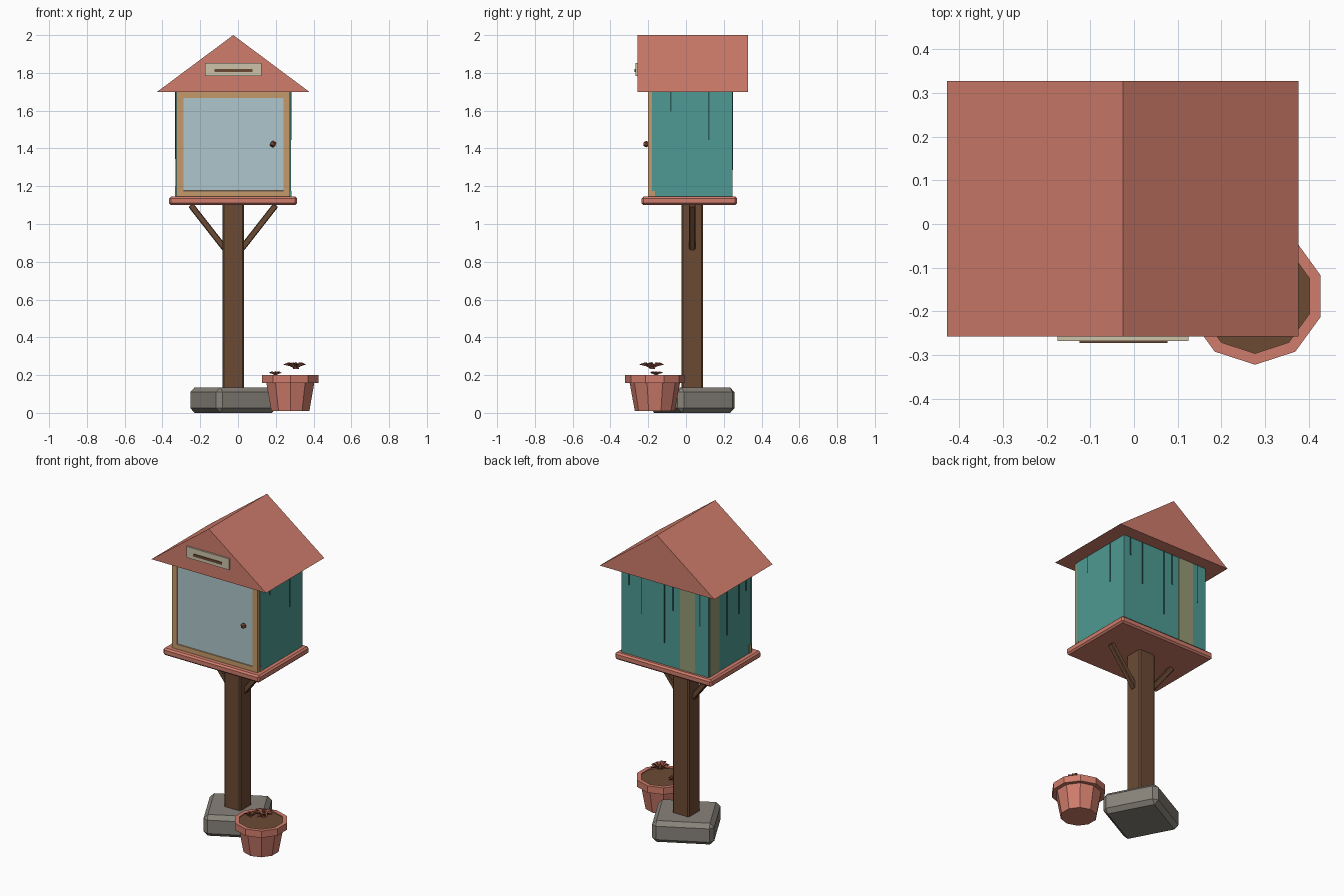
import bpy, bmesh, math
from mathutils import Matrix, Vector

if "Cube" in bpy.data.objects:
    bpy.data.objects.remove(bpy.data.objects["Cube"])


def mat(name, r, g, b):
    m = bpy.data.materials.new(name)
    lin = lambda c: (c / 255 / 12.92) if c < 11 else ((c / 255 + 0.055) / 1.055) ** 2.4
    m.diffuse_color = (lin(r), lin(g), lin(b), 1)
    m.use_nodes = True
    m.node_tree.nodes["Principled BSDF"].inputs["Base Color"].default_value = m.diffuse_color
    return m


TERRA = mat("terracotta", 208, 125, 108)
TEAL = mat("teal paint", 78, 154, 147)
TAN = mat("light wood", 197, 154, 106)
GLASS = mat("pale glass", 173, 198, 204)
BROWN = mat("dark wood", 107, 74, 52)
STONE = mat("grey stone", 136, 131, 122)
CREAM = mat("cream", 205, 196, 170)
WORN = mat("worn paint", 150, 154, 118)
DRIP = mat("dark teal", 45, 92, 90)
COPPER = mat("copper brown", 150, 85, 66)


def finish(name, bm, *mats):
    bmesh.ops.recalc_face_normals(bm, faces=bm.faces)
    me = bpy.data.meshes.new(name)
    bm.to_mesh(me)
    bm.free()
    for m in mats:
        me.materials.append(m)
    ob = bpy.data.objects.new(name, me)
    bpy.context.collection.objects.link(ob)
    return ob


def box_bm(lo, hi):
    bm = bmesh.new()
    bmesh.ops.create_cube(bm, size=1)
    lo, hi = Vector(lo), Vector(hi)
    for v in bm.verts:
        v.co = Vector([(a + b) / 2 + c * (b - a) for a, b, c in zip(lo, hi, v.co)])
    return bm


def box(name, lo, hi, m, bevel=0.0):
    bm = box_bm(lo, hi)
    if bevel:
        bmesh.ops.bevel(bm, geom=bm.edges[:], offset=bevel, segments=1, affect='EDGES')
    return finish(name, bm, m)


CX, CY = -0.025, 0.033   # post axis

# stone footing, turned on the ground
stone = box("stone_footing", (-0.18, -0.17, 0), (0.18, 0.17, 0.135), STONE, 0.025)
stone.location = (CX, CY, 0)
stone.rotation_euler.z = math.radians(28)

# post and braces
box("post", (CX - 0.058, CY - 0.058, 0.11), (CX + 0.058, CY + 0.058, 1.11), BROWN, 0.008)
for side, label in ((-1, "left"), (1, "right")):
    a = Vector((CX + side * 0.045, CY, 0.87))
    b = Vector((CX + side * 0.225, CY, 1.10))
    brace = box(label + "_brace", (-0.016, -0.016, 0), (0.016, 0.016, (b - a).length), BROWN, 0.004)
    brace.location = a
    brace.rotation_euler.y = math.atan2(b.x - a.x, b.z - a.z)

# floor board and cabinet
box("floor_board", (-0.365, -0.235, 1.10), (0.313, 0.27, 1.145), TERRA, 0.01)
X0, X1, Y0, Y1, Z0, Z1 = -0.33, 0.28, -0.18, 0.245, 1.14, 1.705
box("cabinet", (X0, Y0, Z0), (X1, Y1, Z1), TEAL)

# door: frame with a sunken glass face
bm = box_bm((-0.325, -0.20, Z0), (0.276, Y0 + 0.002, 1.702))
front = min(bm.faces, key=lambda f: f.calc_center_median().y)
bmesh.ops.inset_region(bm, faces=[front], thickness=0.05)
bmesh.ops.inset_region(bm, faces=[front], thickness=0.001, depth=-0.006)
front.material_index = 1
finish("door", bm, TAN, GLASS)

# door knob
bm = bmesh.new()
bmesh.ops.create_icosphere(bm, subdivisions=1, radius=0.018,
                           matrix=Matrix.Translation((0.185, -0.211, 1.423)))
finish("door_knob", bm, COPPER)


# painted wear on the walls: thin plates
def wall_plate(name, wall, a, b, z0, z1, m, t=0.003):
    if wall == "back":
        box(name, (a, Y1 - 0.002, z0), (b, Y1 + t, z1), m)
    elif wall == "left":
        box(name, (X0 - t, a, z0), (X0 + 0.002, b, z1), m)
    else:
        box(name, (X1 - 0.002, a, z0), (X1 + t, b, z1), m)


wall_plate("back_worn_strip", "back", -0.235, -0.13, Z0, Z1, WORN, 0.002)
wall_plate("left_worn_strip", "left", 0.14, 0.235, Z0, Z1, WORN, 0.002)
wall_plate("right_bare_chip", "right", -0.18, -0.163, 1.145, 1.175, TAN)
wall_plate("left_bare_chip", "left", -0.18, -0.163, 1.145, 1.20, TAN)
drips = (("right", -0.08, 0.11), ("right", 0.12, 0.26),
         ("left", 0.06, 0.36), ("left", -0.06, 0.27), ("left", -0.13, 0.15),
         ("back", 0.23, 0.12), ("back", 0.14, 0.28), ("back", -0.02, 0.42),
         ("back", -0.08, 0.20), ("back", -0.27, 0.25))
for i, (wall, u, length) in enumerate(drips):
    wall_plate(f"{wall}_drip_{i}", wall, u - 0.004, u + 0.004, Z1 - length, Z1, DRIP)

# gable roof: solid triangular prism
bm = bmesh.new()
tri = [bm.verts.new((x, -0.257, z)) for x, z in ((-0.428, 1.70), (0.377, 1.70), (CX, 2.0))]
face = bm.faces.new(tri)
ext = bmesh.ops.extrude_face_region(bm, geom=[face])
bmesh.ops.translate(bm, vec=(0, 0.584, 0),
                    verts=[g for g in ext["geom"] if isinstance(g, bmesh.types.BMVert)])
if not face.is_valid or len(bm.faces) < 5:
    bm.faces.new(tri)
finish("roof", bm, TERRA)

# gable plate with a dark slot
box("gable_plate", (-0.175, -0.268, 1.783), (0.125, -0.25, 1.853), CREAM)
box("gable_slot", (-0.125, -0.272, 1.804), (0.077, -0.262, 1.82), BROWN)

# ten-sided flower pot: lathe profile
PX, PY = 0.277, -0.165
profile = ((0.106, 0.01), (0.133, 0.157), (0.157, 0.157), (0.157, 0.2), (0.131, 0.2), (0.131, 0.195))
bm = bmesh.new()
rings = []
for r, z in profile:
    rings.append([bm.verts.new((PX + r * math.cos(math.radians(36 * k - 90)),
                                PY + r * math.sin(math.radians(36 * k - 90)), z)) for k in range(10)])
for lo, hi in zip(rings, rings[1:]):
    for k in range(10):
        bm.faces.new((lo[k], lo[k - 1], hi[k - 1], hi[k]))
bm.faces.new(rings[0])
soil = bm.faces.new(rings[-1])
soil.material_index = 1
finish("flower_pot", bm, TERRA, BROWN)


# dry leaf rosettes: folded pointed leaves around a centre
def rosette(name, x, y, z, radius, rise, count):
    bm = bmesh.new()
    for k in range(count):
        a = 2 * math.pi * k / count + 0.3
        r = radius * (1 if k % 2 else 0.8)
        spin = Matrix.Translation((x, y, z)) @ Matrix.Rotation(a, 4, 'Z')
        pts = ((0, 0, 0), (r * .5, -r * .25, rise * .9), (r, 0, rise * .6), (r * .5, r * .25, rise * .9),
               (r * .5, 0, rise * .4))
        v = [bm.verts.new(spin @ Vector(p)) for p in pts]
        for i in range(4):
            bm.faces.new((v[i], v[(i + 1) % 4], v[4]))
    bmesh.ops.create_cone(bm, cap_ends=True, segments=5, radius1=radius * .25, radius2=0, depth=rise,
                          matrix=Matrix.Translation((x, y, z + rise * .5)))
    finish(name, bm, COPPER)


rosette("large_leaf_rosette", 0.307, -0.18, 0.232, 0.07, 0.04, 7)
rosette("small_leaf_rosette", 0.2, -0.16, 0.197, 0.04, 0.025, 6)
